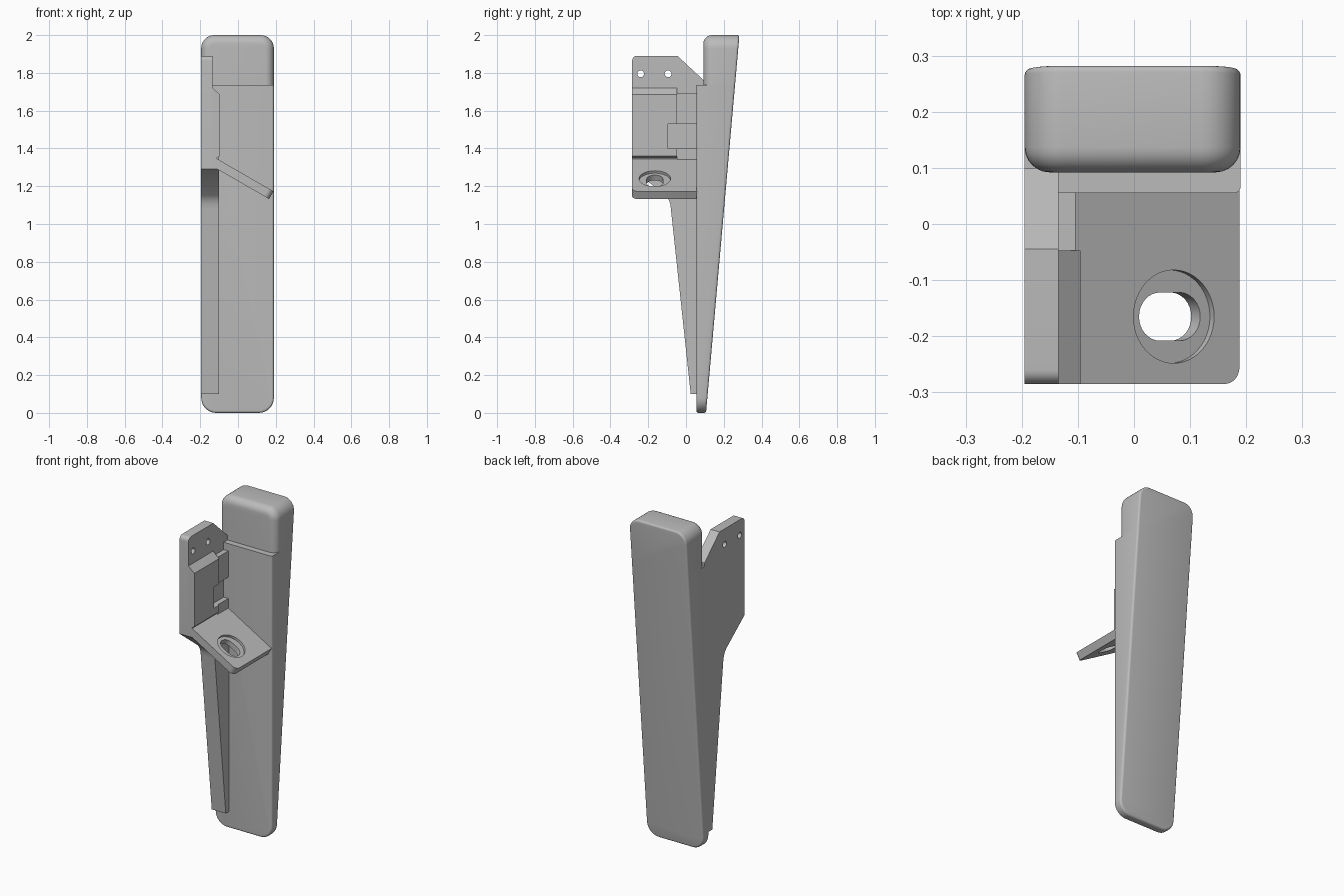
import bpy, bmesh
from math import sin, cos, pi, radians
from mathutils import Matrix, Vector

cube = bpy.data.objects.get("Cube")
if cube:
    bpy.data.objects.remove(cube, do_unlink=True)

GREY = (0.5, 0.5, 0.5, 1)
grey = bpy.data.materials.new("plain grey")
grey.use_nodes = True
grey.diffuse_color = GREY
grey.node_tree.nodes["Principled BSDF"].inputs["Base Color"].default_value = GREY


def loft(name, rings):
    """Skin closed rings of equal length and cap both ends."""
    bm = bmesh.new()
    loops = [[bm.verts.new(p) for p in ring] for ring in rings]
    for a, b in zip(loops, loops[1:]):
        for i in range(len(a)):
            j = (i + 1) % len(a)
            bm.faces.new((a[i], a[j], b[j], b[i]))
    bm.faces.new(loops[0])
    bm.faces.new(loops[-1])
    bmesh.ops.recalc_face_normals(bm, faces=bm.faces)
    mesh = bpy.data.meshes.new(name)
    bm.to_mesh(mesh)
    bm.free()
    mesh.materials.append(grey)
    obj = bpy.data.objects.new(name, mesh)
    bpy.context.collection.objects.link(obj)
    return obj


def prism(name, outline, axis, lo, hi):
    """Extrude a 2D outline along axis 0 (x), 1 (y) or 2 (z)."""
    def place(p, h):
        q = list(p)
        q.insert(axis, h)
        return Vector(q)
    return loft(name, [[place(p, h) for p in outline] for h in (lo, hi)])


def arc(cx, cy, r, start, end, n=8):
    return [(cx + r * cos(radians(start + (end - start) * i / n)),
             cy + r * sin(radians(start + (end - start) * i / n)))
            for i in range(n + 1)]


def circle(cx, cy, r, n=32):
    return arc(cx, cy, r, 0, 360, n)[:-1]


def box(x0, x1, y0, y1):
    return [(x0, y0), (x1, y0), (x1, y1), (x0, y1)]


def cut(obj, *cutters):
    """Subtract cutters and remove them."""
    for c in cutters:
        mod = obj.modifiers.new("cut", "BOOLEAN")
        mod.operation, mod.object, mod.solver = "DIFFERENCE", c, "EXACT"
    bpy.context.view_layer.update()
    deps = bpy.context.evaluated_depsgraph_get()
    mesh = bpy.data.meshes.new_from_object(obj.evaluated_get(deps))
    obj.modifiers.clear()
    obj.data = mesh
    for c in cutters:
        bpy.data.objects.remove(c, do_unlink=True)


# Handle: wedge with rounded outline and softened front and back rims
LEFT, RIGHT, STEP, TOP = -0.195, 0.19, 1.735, 2.0


def handle_outline(upper, d):
    if upper:
        r = 0.07 - d
        return ([(LEFT + d, STEP), (RIGHT - d, STEP)]
                + arc(RIGHT - 0.07, TOP - 0.07, r, 0, 90)
                + arc(LEFT + 0.07, TOP - 0.07, r, 90, 180))
    r = 0.08 - d
    return (arc(LEFT + 0.08, 0.08, r, 180, 270)
            + arc(RIGHT - 0.08, 0.08, r, 270, 360)
            + [(RIGHT - d, STEP), (LEFT + d, STEP)])


def handle_part(name, upper, front, round_r, rim=0.012):
    rings = []
    for i in range(7):
        a = i / 6 * pi / 2
        d, y = round_r * (1 - sin(a)), front + round_r * (1 - cos(a))
        rings.append([(x, y, z) for x, z in handle_outline(upper, d)])
    for i in range(5):
        a = i / 4 * pi / 2
        d, back = rim * (1 - cos(a)), rim * (1 - sin(a))
        rings.append([(x, 0.106 + 0.0885 * z - back, z)
                      for x, z in handle_outline(upper, d)])
    return loft(name, rings)


handle_part("handle_lower", False, 0.055, 0.012)
handle_part("handle_upper", True, 0.092, 0.045)

# Side wing: thin plate with a long tapering leg
FRONT, SPLIT, IN = -0.285, -0.047, -0.135
leg_edge = [(0.08, 0.1), (0.025, 0.1), (-0.08, 1.08), (-0.083, 1.105),
            (-0.092, 1.13), (-0.108, 1.152), (FRONT, 1.29)]
wing = prism("wing_plate", leg_edge + arc(FRONT + 0.025, 1.865, 0.025, 180, 90)
             + [(-0.045, 1.89), (0.1, 1.755), (0.1, 1.6), (0.08, 1.5)],
             0, LEFT, IN)
cut(wing, *[prism("hole", circle(y, 1.795, 0.018), 0, -0.3, 0)
            for y in (-0.24, -0.095)])
prism("leg_thickening", leg_edge + [(FRONT, 1.335), (0.08, 1.335)], 0, IN, -0.1)

# Thick pad with a sloped top and a hinge groove, notched near the handle
pad = prism("wing_pad", [(IN, 1.72), (-0.095, 1.685), (-0.095, 1.36),
                         (-0.112, 1.35), (-0.112, 1.335), (IN, 1.335)],
            1, FRONT, SPLIT)
cut(pad, prism("notch", box(-0.13, 0, -0.095, 0), 2, 1.4, 1.53))
for name, z0, z1 in (("upper_lug", 1.53, 1.69), ("lower_lug", 1.335, 1.4)):
    prism(name, box(IN, -0.104, SPLIT, 0.06), 2, z0, z1)

# Tilted flap with a counterbored slot, made flat and then turned
LENGTH, THICK, HOLE_U, HOLE_Y = 0.344, 0.047, 0.209, -0.165
flap = prism("tilted_flap", [(0, 0.06), (0, FRONT)]
             + arc(LENGTH - 0.03, FRONT + 0.03, 0.03, -90, 0)
             + [(LENGTH, 0.06)], 2, -THICK, 0)
slot = (arc(HOLE_U + 0.02, HOLE_Y, 0.043, -90, 90, 16)
        + arc(HOLE_U - 0.02, HOLE_Y, 0.043, 90, 270, 16))
cut(flap, prism("counterbore", circle(HOLE_U, HOLE_Y, 0.083, 48), 2, -0.015, 0.1),
    prism("slot", slot, 2, -0.1, 0.05))
flap.data.transform(Matrix.Translation((-0.11, 0, 1.345))
                    @ Matrix.Rotation(radians(30), 4, "Y"))

# Smooth the rounds, keep the corners sharp
bpy.ops.object.select_all(action="DESELECT")
for obj in bpy.context.collection.objects:
    if obj.type == "MESH" and grey.name in obj.data.materials:
        obj.select_set(True)
        bpy.context.view_layer.objects.active = obj
bpy.ops.object.shade_smooth_by_angle(angle=radians(30))
